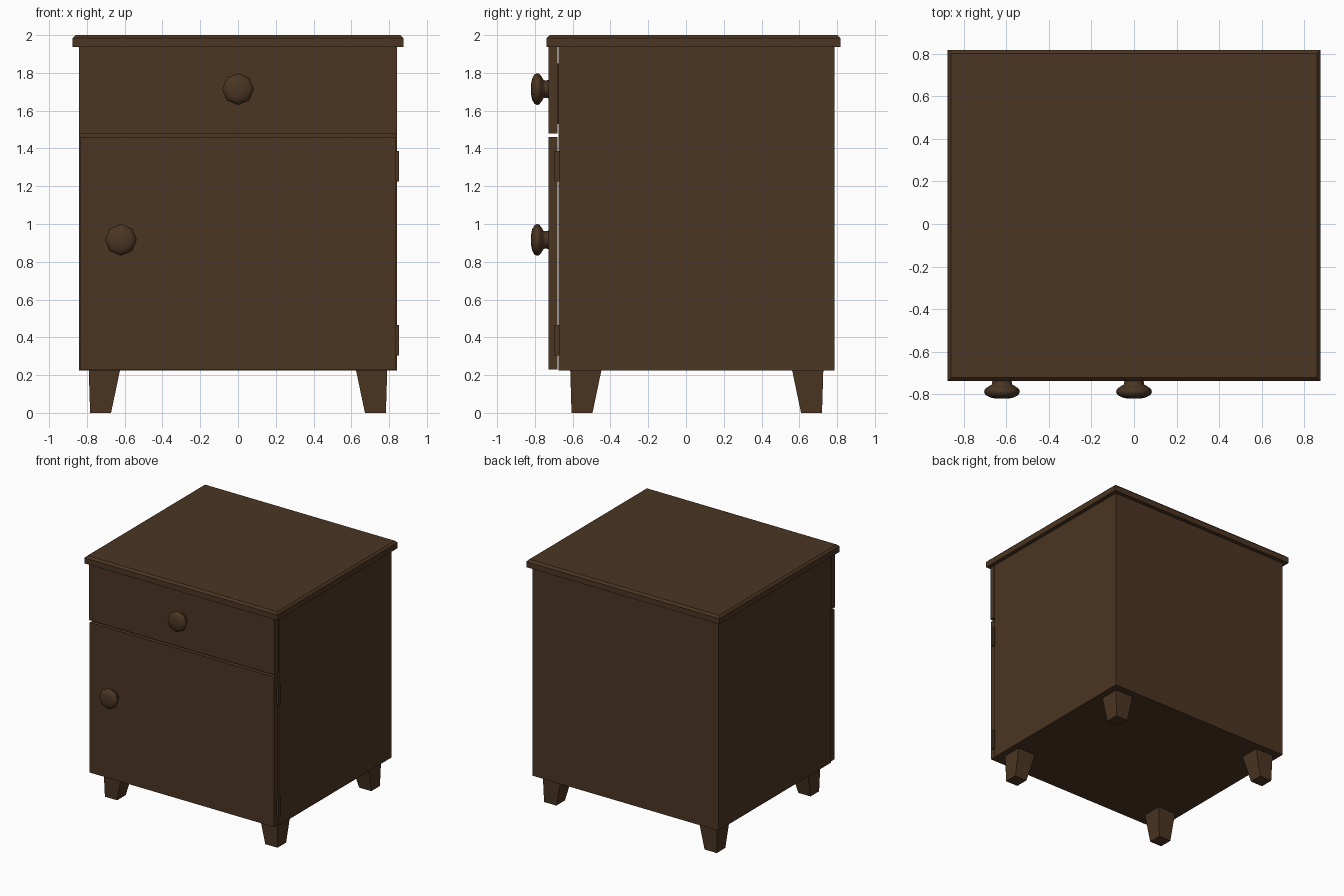
import bpy, bmesh, math

if "Cube" in bpy.data.objects:
    bpy.data.objects.remove(bpy.data.objects["Cube"])

wood = bpy.data.materials.new("dark_brown_wood")
wood.diffuse_color = (0.070, 0.036, 0.016, 1)
wood.use_nodes = True
wood.node_tree.nodes["Principled BSDF"].inputs["Base Color"].default_value = wood.diffuse_color


def finish(name, bm):
    bmesh.ops.recalc_face_normals(bm, faces=bm.faces)
    me = bpy.data.meshes.new(name)
    bm.to_mesh(me)
    bm.free()
    me.materials.append(wood)
    ob = bpy.data.objects.new(name, me)
    bpy.context.collection.objects.link(ob)
    return ob


def box(name, x, y, z, chamfer_top=0):
    """Box from (min, max) pairs, optionally with chamfered top edges."""
    bm = bmesh.new()
    bmesh.ops.create_cube(bm, size=1)
    for v in bm.verts:
        v.co = [r[0] if c < 0 else r[1] for c, r in zip(v.co, (x, y, z))]
    if chamfer_top:
        edges = [e for e in bm.edges if all(v.co.z > z[1] - 1e-4 for v in e.verts)]
        bmesh.ops.bevel(bm, geom=edges, offset=chamfer_top, segments=1, affect='EDGES')
    return finish(name, bm)


# Top slab
box("top_slab", (-0.876, 0.876), (-0.738, 0.818), (1.938, 2.0), 0.016)

# Hollow carcass panels
F, B, X, Z0, Z1, T = -0.674, 0.786, 0.843, 0.225, 1.938, 0.045
box("left_side_panel", (-X, -X + T), (F, B), (Z0, Z1))
box("right_side_panel", (X - T, X), (F, B), (Z0, Z1))
box("back_panel", (-X + T, X - T), (B - T, B), (Z0, Z1))
box("bottom_panel", (-X + T, X - T), (F, B - T), (Z0, Z0 + T))
box("divider_shelf", (-X + T, X - T), (F, B - T), (1.445, 1.49))

# Drawer: front plate and open box behind it
DF, DB = -0.727, -0.681
box("drawer_front", (-0.842, 0.842), (DF, DB), (1.478, 1.938))
for name, s in (("left", -1), ("right", 1)):
    box(f"drawer_{name}_side", tuple(sorted((s * 0.74, s * 0.77))), (DB, 0.65), (1.53, 1.85))
box("drawer_back", (-0.74, 0.74), (0.62, 0.65), (1.53, 1.85))
box("drawer_bottom", (-0.74, 0.74), (DB, 0.62), (1.53, 1.56))

# Door with two hinges on the right edge
box("door", (-0.836, 0.836), (DF, DB), (0.23, 1.46))
for name, z in (("lower", 0.303), ("upper", 1.224)):
    box(f"{name}_hinge", (0.815, 0.853), (-0.695, -0.669), (z, z + 0.162))


# Turned knobs: (radius, y) profile swept in eight steps
def knob(name, cx, cz):
    profile = [(0.050, -0.725), (0.045, -0.742), (0.048, -0.754), (0.068, -0.766),
               (0.081, -0.777), (0.084, -0.789), (0.077, -0.803), (0.055, -0.815), (0.028, -0.820)]
    n = 8
    bm = bmesh.new()
    rings = [[bm.verts.new((cx + r * math.cos(2 * math.pi * i / n), y,
                            cz + r * math.sin(2 * math.pi * i / n))) for i in range(n)]
             for r, y in profile]
    for a, b in zip(rings, rings[1:]):
        for i in range(n):
            bm.faces.new((a[i], a[(i + 1) % n], b[(i + 1) % n], b[i]))
    bm.faces.new(rings[0])
    bm.faces.new(rings[-1])
    for f in bm.faces:
        f.smooth = True
    finish(name, bm)


knob("drawer_knob", 0, 1.714)
knob("door_knob", -0.62, 0.916)


# Tapered legs, wider at the top towards the inside
def leg(name, sx, sy):
    bm = bmesh.new()
    cy = 0.057
    bmesh.ops.create_cube(bm, size=1)
    for v in bm.verts:
        top, outer_x, outer_y = v.co.z > 0, v.co.x > 0, v.co.y > 0
        dx = (0.79 if top else 0.783) if outer_x else (0.625 if top else 0.672)
        dy = (0.67 if top else 0.663) if outer_y else (0.505 if top else 0.552)
        v.co = (sx * dx, cy + sy * dy, Z0 if top else 0)
    finish(name, bm)


for fb, sy in (("front", -1), ("back", 1)):
    for lr, sx in (("left", -1), ("right", 1)):
        leg(f"{fb}_{lr}_leg", sx, sy)
